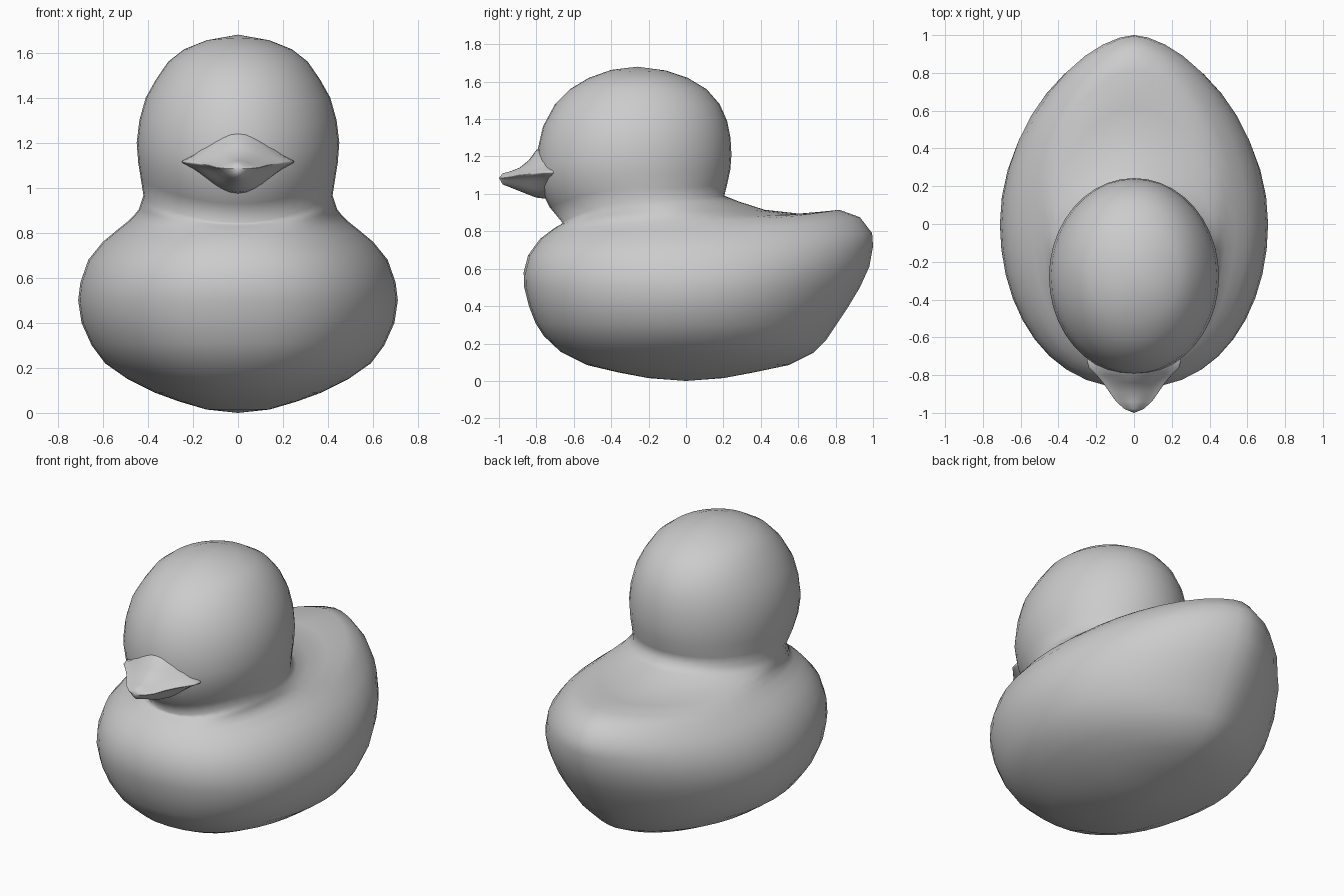
import bpy, bmesh, math

cube = bpy.data.objects.get("Cube")
if cube:
    bpy.data.objects.remove(cube)

SEGMENTS = 40


def make_material(name, rgb):
    mat = bpy.data.materials.new(name)
    mat.use_nodes = True
    colour = (*rgb, 1)
    mat.diffuse_color = colour
    mat.node_tree.nodes["Principled BSDF"].inputs["Base Color"].default_value = colour
    return mat


grey = make_material("plain grey", (0.6, 0.6, 0.6))


def loft(name, rings, start, end):
    """Skin a list of closed rings and close each end on a point."""
    bm = bmesh.new()
    loops = [[bm.verts.new(p) for p in ring] for ring in rings]
    n = len(loops[0])
    for low, high in zip(loops, loops[1:]):
        for i in range(n):
            j = (i + 1) % n
            bm.faces.new((low[i], low[j], high[j], high[i]))
    for point, loop in ((start, loops[0]), (end, loops[-1])):
        pole = bm.verts.new(point)
        for i in range(n):
            bm.faces.new((pole, loop[i], loop[(i + 1) % n]))
    bmesh.ops.recalc_face_normals(bm, faces=bm.faces)
    mesh = bpy.data.meshes.new(name)
    bm.to_mesh(mesh)
    bm.free()
    mesh.shade_smooth()
    mesh.materials.append(grey)
    obj = bpy.data.objects.new(name, mesh)
    bpy.context.collection.objects.link(obj)
    return obj


def power(value, exponent):
    return math.copysign(abs(value) ** exponent, value)


def egg_ring(front, front_z, back, back_z, width, side_z, blunt=1.0, taper=1.0):
    """Tilted egg outline through its front, back and side points."""
    centre = min((front + back) / 2, 0)
    ring = []
    for i in range(SEGMENTS):
        t = math.tau * i / SEGMENTS
        c = math.cos(t)
        reach, z_end, p = (centre - front, front_z, blunt) if c > 0 else (back - centre, back_z, taper)
        z = side_z + (z_end - side_z) * c * c
        ring.append((width * power(math.sin(t), p), centre - reach * c, z))
    return ring


# Body rings: front y, front z, back y, back z, half width, side z
body = [
    (-.20, .015, .20, .015, .14, .015),
    (-.36, .045, .36, .045, .26, .05),
    (-.53, .085, .55, .085, .37, .09),
    (-.67, .155, .68, .15, .49, .15),
    (-.76, .24, .75, .22, .59, .22),
    (-.805, .31, .81, .31, .65, .30),
    (-.84, .40, .87, .40, .695, .40),
    (-.865, .50, .93, .50, .71, .50),
    (-.868, .58, .98, .61, .70, .58),
    (-.845, .67, 1.0, .72, .665, .68),
    (-.81, .72, .995, .79, .60, .76),
    (-.78, .76, .93, .875, .54, .81),
    (-.74, .79, .82, .915, .49, .85),
    (-.72, .805, .62, .893, .46, .88),
    (-.69, .825, .42, .915, .44, .905),
    (-.67, .835, .28, .96, .43, .935),
]

# Head rings from the neck crease to the crown
head = [
    (-.66, .845, .205, .99, .42, .965),
    (-.73, .93, .22, 1.05, .43, 1.03),
    (-.78, 1.03, .237, 1.13, .443, 1.11),
    (-.80, 1.13, .243, 1.21, .45, 1.20),
    (-.79, 1.25, .238, 1.30, .438, 1.30),
    (-.765, 1.36, .22, 1.39, .41, 1.40),
    (-.70, 1.48, .18, 1.48, .365, 1.48),
    (-.62, 1.56, .11, 1.56, .31, 1.56),
    (-.52, 1.62, .01, 1.62, .24, 1.615),
    (-.40, 1.663, -.11, 1.66, .14, 1.655),
]

rings = [egg_ring(*r, blunt=.87, taper=1.2) for r in body] + [egg_ring(*r) for r in head]
loft("body_and_head", rings, (0, 0, 0), (0, -.26, 1.68))


def beak_ring(y, width, top, bottom, middle):
    """Flat, round-cornered lips that swell to a ridge at the centre."""
    ring = []
    for i in range(SEGMENTS):
        t = math.tau * i / SEGMENTS
        s = math.sin(t)
        height = top - middle if s > 0 else middle - bottom
        swell = .8 * power(s, 4) + .2 * s
        ring.append((width * math.cos(t), y, middle + height * swell))
    return ring


# Beak rings: y, half width, top z, bottom z, corner z
beak = [
    (-.68, .23, 1.255, .975, 1.115),
    (-.72, .25, 1.255, .975, 1.115),
    (-.76, .24, 1.255, .975, 1.115),
    (-.80, .20, 1.235, .98, 1.11),
    (-.84, .165, 1.18, .995, 1.105),
    (-.89, .13, 1.14, 1.015, 1.10),
    (-.94, .095, 1.12, 1.035, 1.09),
    (-.98, .05, 1.11, 1.05, 1.085),
]
loft("beak", [beak_ring(*r) for r in beak], (0, -.68, 1.115), (0, -1.0, 1.085))
